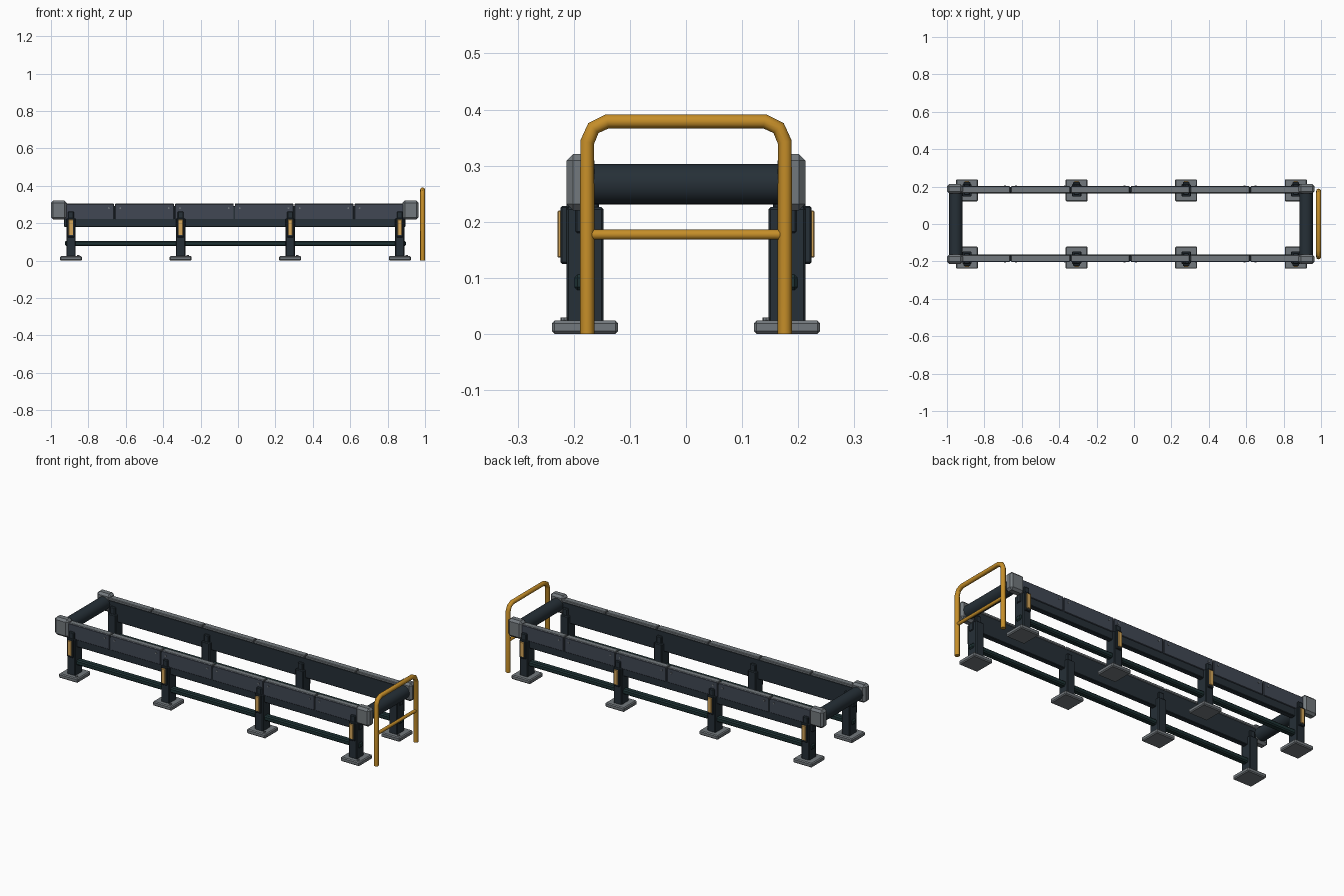
import bpy, bmesh, math
from mathutils import Vector

if "Cube" in bpy.data.objects:
    bpy.data.objects.remove(bpy.data.objects["Cube"])


def material(name, rgb):
    m = bpy.data.materials.new(name)
    m.diffuse_color = (*rgb, 1)
    m.use_nodes = True
    m.node_tree.nodes["Principled BSDF"].inputs["Base Color"].default_value = m.diffuse_color
    return m


DARK = material("dark steel", (0.019, 0.029, 0.038))
PANEL = material("slate panel", (0.052, 0.064, 0.088))
GREY = material("grey metal", (0.17, 0.19, 0.205))
GOLD = material("safety yellow", (0.56, 0.27, 0.022))
AMBER = material("amber reflector", (0.66, 0.38, 0.10))
GREEN = material("dark green rail", (0.013, 0.032, 0.034))


def finish(bm, name, mat):
    mesh = bpy.data.meshes.new(name)
    bm.to_mesh(mesh)
    bm.free()
    mesh.materials.append(mat)
    ob = bpy.data.objects.new(name, mesh)
    bpy.context.collection.objects.link(ob)
    return ob


def box(name, x, y, z, mat, bevel=0.0, segments=1):
    """Box from (min, max) ranges, with optional bevelled edges."""
    bm = bmesh.new()
    bmesh.ops.create_cube(bm, size=1)
    for v in bm.verts:
        for i, r in enumerate((x, y, z)):
            v.co[i] = (r[0] + r[1]) / 2 + v.co[i] * (r[1] - r[0])
    if bevel:
        bmesh.ops.bevel(bm, geom=bm.edges[:], offset=bevel, segments=segments,
                        affect='EDGES', profile=0.5)
    bmesh.ops.recalc_face_normals(bm, faces=bm.faces[:])
    return finish(bm, name, mat)


def smooth(ob, angle=35):
    bpy.ops.object.select_all(action='DESELECT')
    ob.select_set(True)
    bpy.context.view_layer.objects.active = ob
    bpy.ops.object.shade_smooth_by_angle(angle=math.radians(angle))


def rod(name, a, b, radius, mat, sides=24):
    a, b = Vector(a), Vector(b)
    bm = bmesh.new()
    bmesh.ops.create_cone(bm, cap_ends=True, segments=sides, radius1=radius,
                          radius2=radius, depth=(b - a).length)
    ob = finish(bm, name, mat)
    ob.location = (a + b) / 2
    ob.rotation_euler = (b - a).to_track_quat('Z', 'Y').to_euler()
    smooth(ob)
    return ob


def span(side, inner, outer):
    """Y range on one side of the frame, given distances from the middle."""
    return tuple(sorted((side * inner, side * outer)))


LEGS = [-0.893 + 0.586 * i for i in range(4)]
SEAMS = [-0.66 + 0.32 * i for i in range(5)]

for s, tag in ((-1, "front"), (1, "back")):
    # side beam and lower brace
    box(tag + "_beam", (-0.93, 0.895), span(s, 0.167, 0.197), (0.18, 0.292), DARK, 0.003)
    box(tag + "_lower_rail", (-0.925, 0.897), span(s, 0.163, 0.199), (0.078, 0.106),
        GREEN, 0.006)

    # cover panels and top trim, split at the seams
    edges = [-0.94] + SEAMS + [0.91]
    for a, b in zip(edges, edges[1:]):
        box(tag + "_panel", (a + 0.003, b - 0.003), span(s, 0.194, 0.202),
            (0.222, 0.303), PANEL, 0.002)
        box(tag + "_top_trim", (a + 0.003, b - 0.003), span(s, 0.165, 0.2),
            (0.29, 0.305), GREY, 0.003)

    # panel bolts beside each seam
    for x in SEAMS:
        for dx in (-0.03, 0.03):
            rod(tag + "_panel_bolt", (x + dx, s * 0.2, 0.281), (x + dx, s * 0.205, 0.281),
                0.005, GREY, 8)

    # end caps that hold the rollers
    for a, b in ((-1.0, -0.915), (0.88, 0.966)):
        box(tag + "_end_cap", (a, b), span(s, 0.163, 0.213), (0.22, 0.321), GREY, 0.012)

    # legs with feet, clamps and reflectors
    for x in LEGS:
        box(tag + "_foot", (x - 0.059, x + 0.059), span(s, 0.121, 0.239), (0, 0.024),
            GREY, 0.005)
        box(tag + "_leg", (x - 0.025, x + 0.025), span(s, 0.147, 0.213), (0.02, 0.226),
            DARK, 0.004)
        box(tag + "_clamp", (x - 0.016, x + 0.016), span(s, 0.155, 0.213), (0.2, 0.263),
            DARK, 0.004)
        box(tag + "_reflector_mount", (x - 0.018, x + 0.018), span(s, 0.21, 0.224),
            (0.125, 0.228), DARK, 0.003)
        box(tag + "_reflector", (x - 0.012, x + 0.012), span(s, 0.222, 0.229),
            (0.136, 0.22), AMBER, 0.002)
        rod(tag + "_foot_bolt", (x + 0.038, s * 0.18 - 0.037, 0.022),
            (x + 0.038, s * 0.18 - 0.037, 0.029), 0.007, GREY, 8)

# end rollers
for x in (-0.953, 0.92):
    rod("end_roller", (x, -0.17, 0.267), (x, 0.17, 0.267), 0.036, DARK, 32)

# guard hoop swept along a bent path
half = [(0.176, 0.0), (0.176, 0.342), (0.165, 0.367), (0.14, 0.379)]
path = [(-y, z) for y, z in half] + half[::-1]
curve = bpy.data.curves.new("guard_path", 'CURVE')
curve.dimensions = '3D'
curve.bevel_depth = 0.0127
curve.bevel_resolution = 4
curve.use_fill_caps = True
spline = curve.splines.new('POLY')
spline.points.add(len(path) - 1)
for p, (y, z) in zip(spline.points, path):
    p.co = (0.987, y, z, 1)
guide = bpy.data.objects.new("guard_path", curve)
bpy.context.collection.objects.link(guide)
bpy.context.view_layer.update()
mesh = bpy.data.meshes.new_from_object(guide.evaluated_get(bpy.context.evaluated_depsgraph_get()))
bpy.data.objects.remove(guide)
mesh.materials.clear()
mesh.materials.append(GOLD)
hoop = bpy.data.objects.new("guard_hoop", mesh)
bpy.context.collection.objects.link(hoop)
smooth(hoop)
rod("guard_crossbar", (0.987, -0.17, 0.177), (0.987, 0.17, 0.177), 0.009, GOLD, 16)
